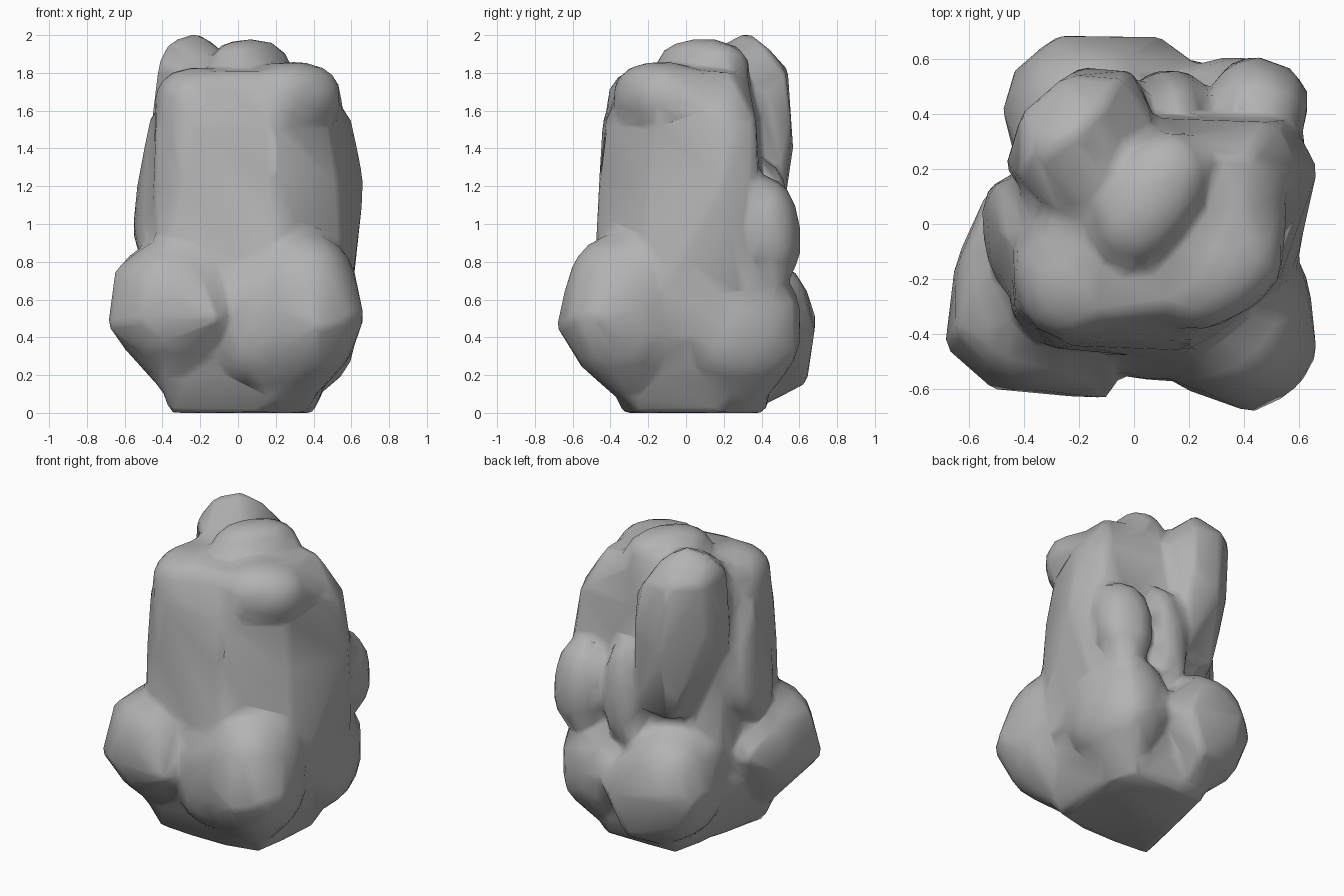
import bpy, bmesh, math
from mathutils import Vector, Matrix

cube = bpy.data.objects.get("Cube")
if cube:
    bpy.data.objects.remove(cube, do_unlink=True)

stone = bpy.data.materials.new("grey stone")
stone.use_nodes = True
GREY = (0.45, 0.45, 0.45, 1)
stone.diffuse_color = GREY
stone.node_tree.nodes["Principled BSDF"].inputs["Base Color"].default_value = GREY

bm = bmesh.new()


def wrap(verts):
    """Replace loose points by their convex hull."""
    result = bmesh.ops.convex_hull(bm, input=verts)
    inside = [g for g in result["geom_interior"] if isinstance(g, bmesh.types.BMVert)]
    bmesh.ops.delete(bm, geom=inside, context="VERTS")


def lump(center, size, turn=0, tilt=(0, 0), boxy=0.85, reach=()):
    """Rounded lobe, turned about z and leaning by tilt, drawn out to the reach points."""
    ball = bmesh.new()
    bmesh.ops.create_icosphere(ball, subdivisions=3, radius=1)
    spin = Matrix.Rotation(math.radians(turn), 3, "Z")
    verts = [bm.verts.new(p) for p in reach]
    for v in ball.verts:
        p = spin @ Vector([math.copysign(abs(c) ** boxy, c) * s for c, s in zip(v.co, size)])
        lean = Vector((tilt[0], tilt[1], 0)) * p.z
        verts.append(bm.verts.new(p + lean + Vector(center)))
    ball.free()
    wrap(verts)


def hull(rings):
    """Faceted mass: convex hull of outlines given as (height, [(x, y), ...])."""
    wrap([bm.verts.new((x, y, z)) for z, ring in rings for x, y in ring])


# Upright core and its flared foot
hull([
    (0.4, [(-.42, -.4), (.2, -.5), (.57, -.25), (.58, .35), (-.1, .44), (-.42, .25)]),
    (1.22, [(-.45, -.32), (-.3, -.45), (.2, -.46), (.53, -.2), (.67, .2), (.57, .38), (-.1, .4), (-.43, .2)]),
    (1.55, [(-.44, -.3), (-.25, -.44), (.2, -.42), (.48, -.18), (.6, .2), (.52, .37), (-.1, .39), (-.41, .2)]),
    (1.81, [(-.35, -.25), (-.1, -.33), (.25, -.28), (.42, -.05), (.42, .24), (.1, .32), (-.3, .2)]),
])
hull([
    (0.0, [(-.36, -.32), (.1, -.33), (.36, -.27), (.4, .2), (.3, .42), (-.2, .4)]),
    (0.42, [(-.52, -.45), (.1, -.53), (.56, -.5), (.58, .42), (-.1, .52), (-.44, .3)]),
])

# Shoulders and crown
lump((.28, -.14, 1.67), (.27, .22, .19), 32,
     reach=[(.56, .14, 1.6), (.36, .24, 1.78), (.0, .0, 1.82)])
lump((-.2, -.18, 1.63), (.24, .24, .2), 10,
     reach=[(-.3, -.44, 1.25), (.0, -.44, 1.3), (-.44, -.25, 1.3)])
lump((.06, .09, 1.81), (.17, .27, .17), -35, reach=[(.28, .27, 1.8)])

# Tall column at the back, widest at the top
lump((-.2, .25, 1.73), (.2, .25, .2), 20, reach=[
    (-.35, .15, .9), (-.22, .47, .9), (.03, .5, .95), (.04, .3, .95),
    (-.47, .2, 1.45), (-.42, .37, 1.5), (-.2, .57, 1.4), (-.01, .56, 1.5), (.06, .42, 1.7),
    (-.42, .17, 1.85), (-.41, .4, 1.86), (-.25, .54, 1.82), (-.05, .53, 1.8),
    (-.36, .26, 1.97), (-.22, .33, 2.02), (-.12, .42, 1.95)])

# Slabs leaning on the sides of the core
lump((-.43, -.05, 1.16), (.1, .22, .36), 10, (.13, .02), reach=[(-.46, -.05, 1.6)])
lump((.13, .42, 1.0), (.14, .14, .34), 0, (.02, -.06))
lump((.45, .42, .98), (.18, .18, .28), -20, (0, -.12), reach=[(.4, .45, .5)])

# Bulging lobes around the foot, tapering down to the ground
lump((-.33, -.27, .57), (.33, .34, .35), 5, reach=[
    (-.69, -.45, .46), (-.65, -.38, .76), (-.53, .13, .6), (-.09, -.64, .5),
    (-.52, -.6, .5), (-.34, -.25, .05)])
lump((.35, -.33, .55), (.29, .31, .4), -10, reach=[
    (.67, -.48, .5), (.43, -.69, .46), (.59, -.61, .5), (.62, -.18, .55),
    (.4, -.6, .76), (.34, -.24, .02), (.1, -.3, .02)])
lump((.08, -.36, .5), (.22, .21, .35))
lump((.37, .29, .46), (.25, .32, .34), 10, reach=[
    (.32, .38, .02), (.62, .2, .5), (.5, .57, .6), (.47, .58, .3), (.3, .0, .5)])
lump((-.16, .37, .46), (.29, .3, .36), reach=[
    (-.28, .69, .5), (.1, .68, .42), (.22, .6, .45), (-.48, .42, .5), (-.44, .56, .45),
    (-.1, .4, .03), (0, .64, .15)])

mesh = bpy.data.meshes.new("boulder")
bmesh.ops.recalc_face_normals(bm, faces=bm.faces)
bm.to_mesh(mesh)
bm.free()
mesh.materials.append(stone)
boulder = bpy.data.objects.new("boulder", mesh)
bpy.context.collection.objects.link(boulder)

# Fuse the lobes, soften the creases and reduce to a coarse faceted outline
fuse = boulder.modifiers.new("fuse", "REMESH")
fuse.mode = "VOXEL"
fuse.voxel_size = 0.025
soften = boulder.modifiers.new("soften", "SMOOTH")
soften.factor = 0.5
soften.iterations = 9
coarse = boulder.modifiers.new("coarse", "DECIMATE")
coarse.ratio = 0.04

bpy.ops.object.select_all(action="DESELECT")
boulder.select_set(True)
bpy.context.view_layer.objects.active = boulder
bpy.ops.object.convert(target="MESH")
bpy.ops.object.shade_smooth_by_angle(angle=math.radians(60))

# Stand it on the ground
boulder.location.z = -min(v.co.z for v in boulder.data.vertices)
